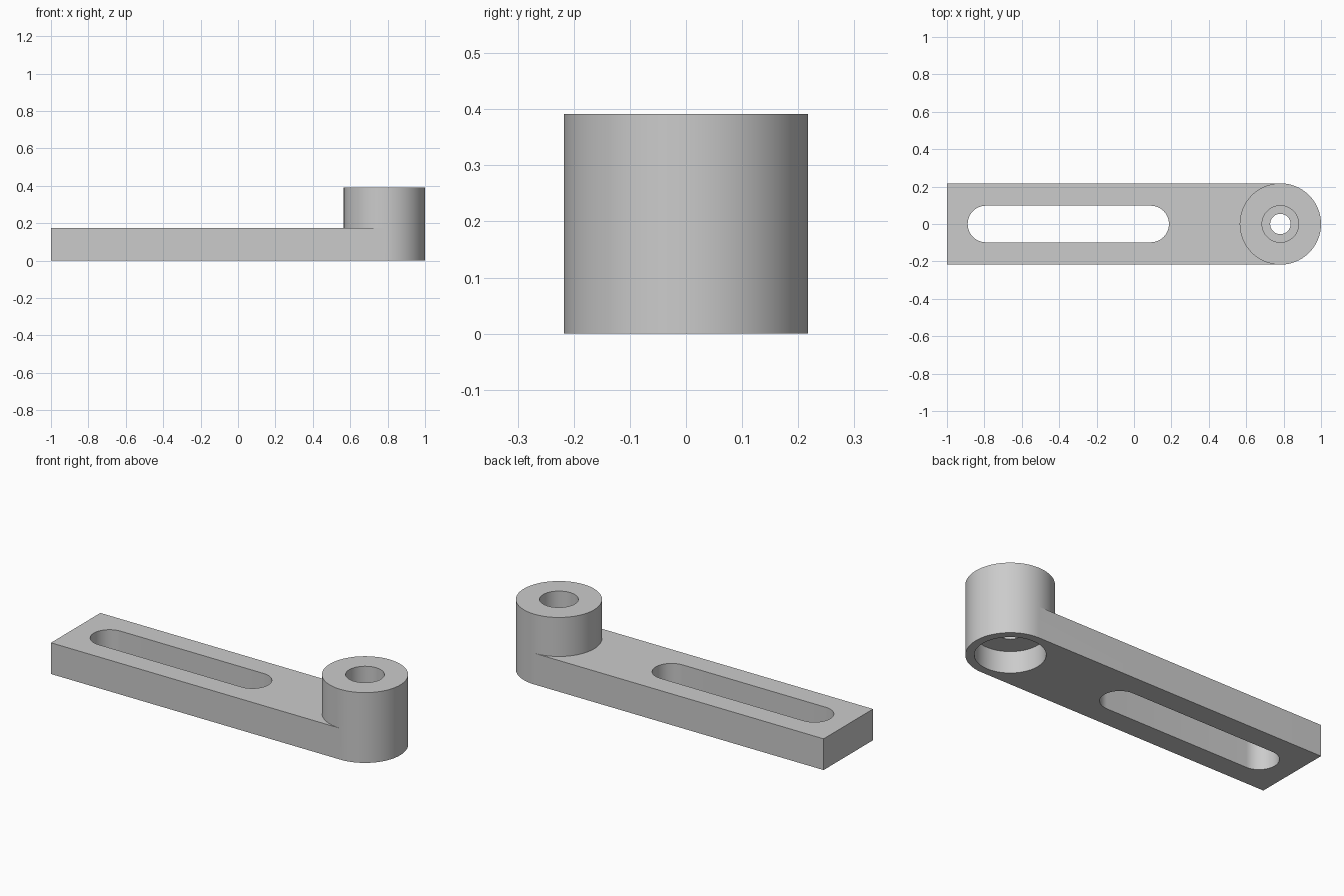
import bpy, bmesh
from math import pi, cos, sin, radians

if "Cube" in bpy.data.objects:
    bpy.data.objects.remove(bpy.data.objects["Cube"])

UNIT = 2 / 92            # the arm is 92 units long
PIVOT = 36 * UNIT        # x of the boss axis
RADIUS = 10 * UNIT       # boss radius, also half the bar width
BAR_TOP = 8 * UNIT
BOSS_TOP = 18 * UNIT
SEAT = 5.5 * UNIT        # ceiling of the lower bore
LEDGE = 12 * UNIT        # floor of the upper counterbore
OVER = 0.05              # cutter overshoot

grey = bpy.data.materials.new("plain grey")
grey.use_nodes = True
colour = (0.6, 0.6, 0.6, 1)
grey.diffuse_color = colour
grey.node_tree.nodes["Principled BSDF"].inputs["Base Color"].default_value = colour


def arc(x, r, start, end, steps):
    """Points on an arc around (x, 0), both ends included."""
    angles = [start + (end - start) * i / steps for i in range(steps + 1)]
    return [(x + r * cos(a), r * sin(a)) for a in angles]


def prism(name, outline, low, high):
    """Extrude a flat outline from low to high."""
    bm = bmesh.new()
    face = bm.faces.new([bm.verts.new((x, y, low)) for x, y in outline])
    top = bmesh.ops.extrude_face_region(bm, geom=[face])["geom"]
    moved = [v for v in top if isinstance(v, bmesh.types.BMVert)]
    bmesh.ops.translate(bm, verts=moved, vec=(0, 0, high - low))
    bmesh.ops.recalc_face_normals(bm, faces=bm.faces)
    mesh = bpy.data.meshes.new(name)
    bm.to_mesh(mesh)
    bm.free()
    mesh.materials.append(grey)
    obj = bpy.data.objects.new(name, mesh)
    bpy.context.collection.objects.link(obj)
    return obj


def cylinder(name, r, low, high, steps=96):
    return prism(name, arc(PIVOT, r, 0, 2 * pi, steps)[:-1], low, high)


def combine(target, tool, operation):
    """Apply a boolean and discard the tool."""
    tool.hide_render = True
    bpy.context.view_layer.objects.active = target
    mod = target.modifiers.new(tool.name, "BOOLEAN")
    mod.operation, mod.solver, mod.object = operation, "EXACT", tool
    bpy.ops.object.modifier_apply(modifier=mod.name)
    bpy.data.objects.remove(tool)


# Flat bar with a rounded end, carrying the round boss
outline = [(-1, RADIUS), (-1, -RADIUS)] + arc(PIVOT, RADIUS, -pi / 2, pi / 2, 48)
arm = prism("slotted_arm", outline, 0, BAR_TOP)
combine(arm, cylinder("boss", RADIUS, 0, BOSS_TOP), "UNION")

# Long adjustment slot
slot_r = 4.5 * UNIT
slot = (arc(4.1 * UNIT, slot_r, -pi / 2, pi / 2, 32)
        + arc(-36.4 * UNIT, slot_r, pi / 2, 3 * pi / 2, 32))
combine(arm, prism("slot_cutter", slot, -OVER, BAR_TOP + OVER), "DIFFERENCE")

# Stepped hole: wide bore below, counterbore above, small hole between
for name, r, low, high in (
        ("bore_cutter", 8 * UNIT, -OVER, SEAT),
        ("counterbore_cutter", 4.5 * UNIT, LEDGE, BOSS_TOP + OVER),
        ("hole_cutter", 2.5 * UNIT, -OVER, BOSS_TOP + OVER)):
    combine(arm, cylinder(name, r, low, high), "DIFFERENCE")

# Smooth the round walls and keep the rims crisp
bpy.ops.object.select_all(action="DESELECT")
arm.select_set(True)
bpy.context.view_layer.objects.active = arm
bpy.ops.object.shade_smooth_by_angle(angle=radians(30))
